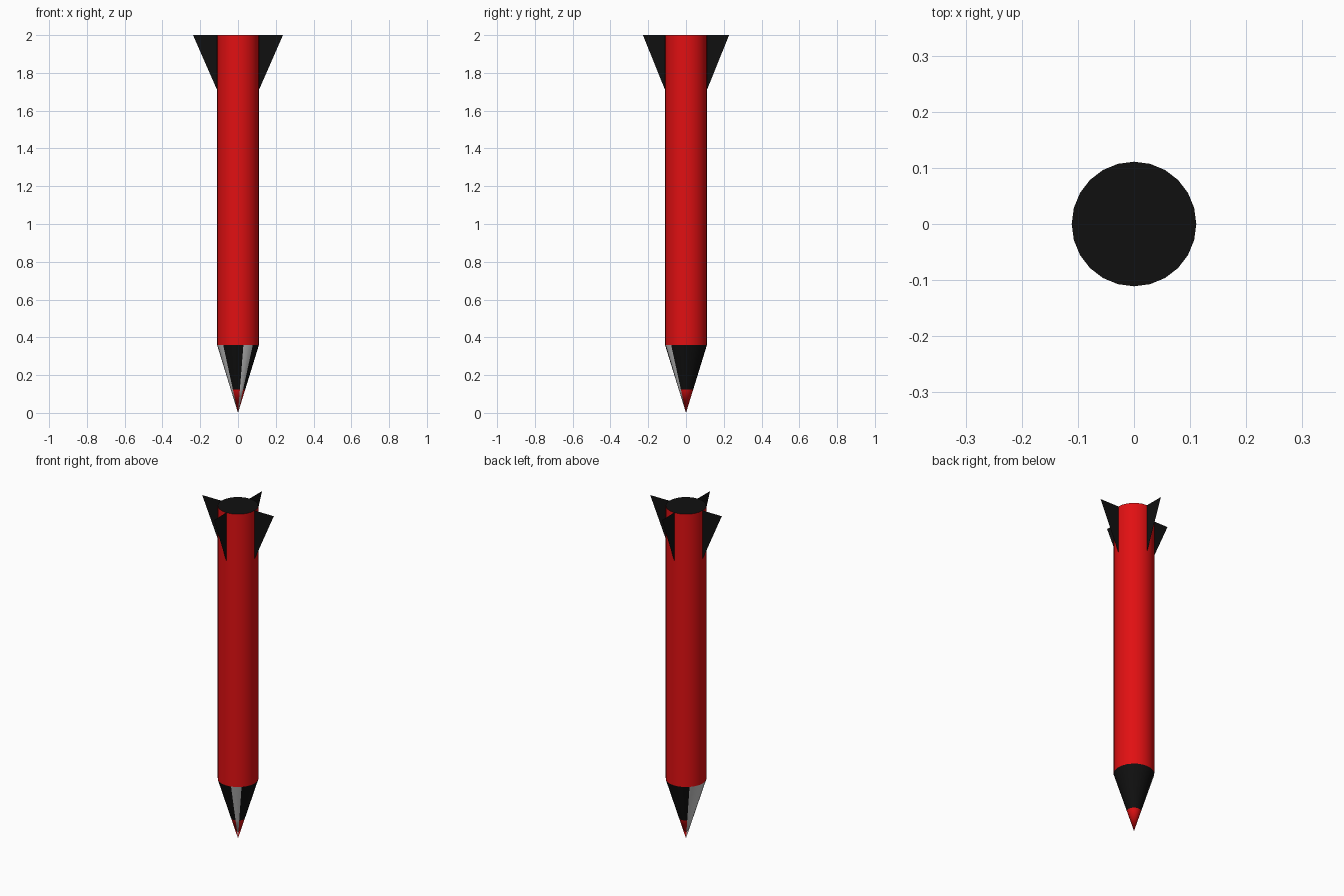
import bpy
import bmesh
import math
from mathutils import Matrix

cube = bpy.data.objects.get("Cube")
if cube:
    bpy.data.objects.remove(cube)

SIDES = 24
RADIUS = 0.111
NOSE_TOP = 0.36      # where the cone meets the body
TIP_TOP = 0.125      # height of the painted tip
HEIGHT = 2.0
FIN_LOW = 1.71


def material(name, color):
    mat = bpy.data.materials.new(name)
    mat.use_nodes = True
    mat.diffuse_color = (*color, 1)
    bsdf = next(n for n in mat.node_tree.nodes if n.type == 'BSDF_PRINCIPLED')
    bsdf.inputs["Base Color"].default_value = (*color, 1)
    return mat


red = material("red", (0.75, 0.005, 0.006))
black = material("black", (0.005, 0.005, 0.005))
grey = material("light_grey", (0.6, 0.6, 0.6))


def make_object(name, bm, mats, smooth=True):
    mesh = bpy.data.meshes.new(name)
    bm.to_mesh(mesh)
    bm.free()
    for mat in mats:
        mesh.materials.append(mat)
    obj = bpy.data.objects.new(name, mesh)
    bpy.context.collection.objects.link(obj)
    if smooth:
        bpy.ops.object.select_all(action='DESELECT')
        obj.select_set(True)
        bpy.context.view_layer.objects.active = obj
        bpy.ops.object.shade_smooth_by_angle(angle=math.radians(30))
    return obj


def add_section(bm, r_low, r_high, z_low, z_high, caps=False):
    bmesh.ops.create_cone(
        bm, cap_ends=caps, segments=SIDES, radius1=r_low, radius2=r_high,
        depth=z_high - z_low,
        matrix=Matrix.Translation((0, 0, (z_low + z_high) / 2)))


# Body tube with a dark end cap
bm = bmesh.new()
add_section(bm, RADIUS, RADIUS, NOSE_TOP, HEIGHT, caps=True)
bm.normal_update()
bottom = [f for f in bm.faces if f.normal.z < -0.9]
bmesh.ops.delete(bm, geom=bottom, context='FACES_ONLY')
for f in bm.faces:
    f.material_index = 1 if f.normal.z > 0.9 else 0
make_object("body", bm, [red, black])

# Nose cone pointing down: red tip, black skirt, bare grey wedges
bm = bmesh.new()
add_section(bm, 0, RADIUS * TIP_TOP / NOSE_TOP, 0, TIP_TOP)
add_section(bm, RADIUS * TIP_TOP / NOSE_TOP, RADIUS, TIP_TOP, NOSE_TOP)
bmesh.ops.remove_doubles(bm, verts=bm.verts[:], dist=0.0005)
bmesh.ops.recalc_face_normals(bm, faces=bm.faces[:])
for f in bm.faces:
    c = f.calc_center_median()
    angle = math.degrees(math.atan2(c.y, c.x)) % 360
    if 135 < angle < 225 or 285 < angle < 315:
        f.material_index = 2
    else:
        f.material_index = 0 if c.z < TIP_TOP else 1
make_object("nose_cone", bm, [red, black, grey])

# Four thin triangular fins
fins = [("left_fin", 0, 0.238), ("back_fin", 90, 0.228),
        ("right_fin", 180, 0.238), ("front_fin", 270, 0.228)]
for name, turn, reach in fins:
    bm = bmesh.new()
    outline = [(RADIUS, FIN_LOW), (reach, HEIGHT), (RADIUS, HEIGHT)]
    bm.faces.new([bm.verts.new((x, 0, z)) for x, z in outline])
    bmesh.ops.rotate(bm, verts=bm.verts[:], cent=(0, 0, 0),
                     matrix=Matrix.Rotation(math.radians(turn), 3, 'Z'))
    make_object(name, bm, [black], smooth=False)
